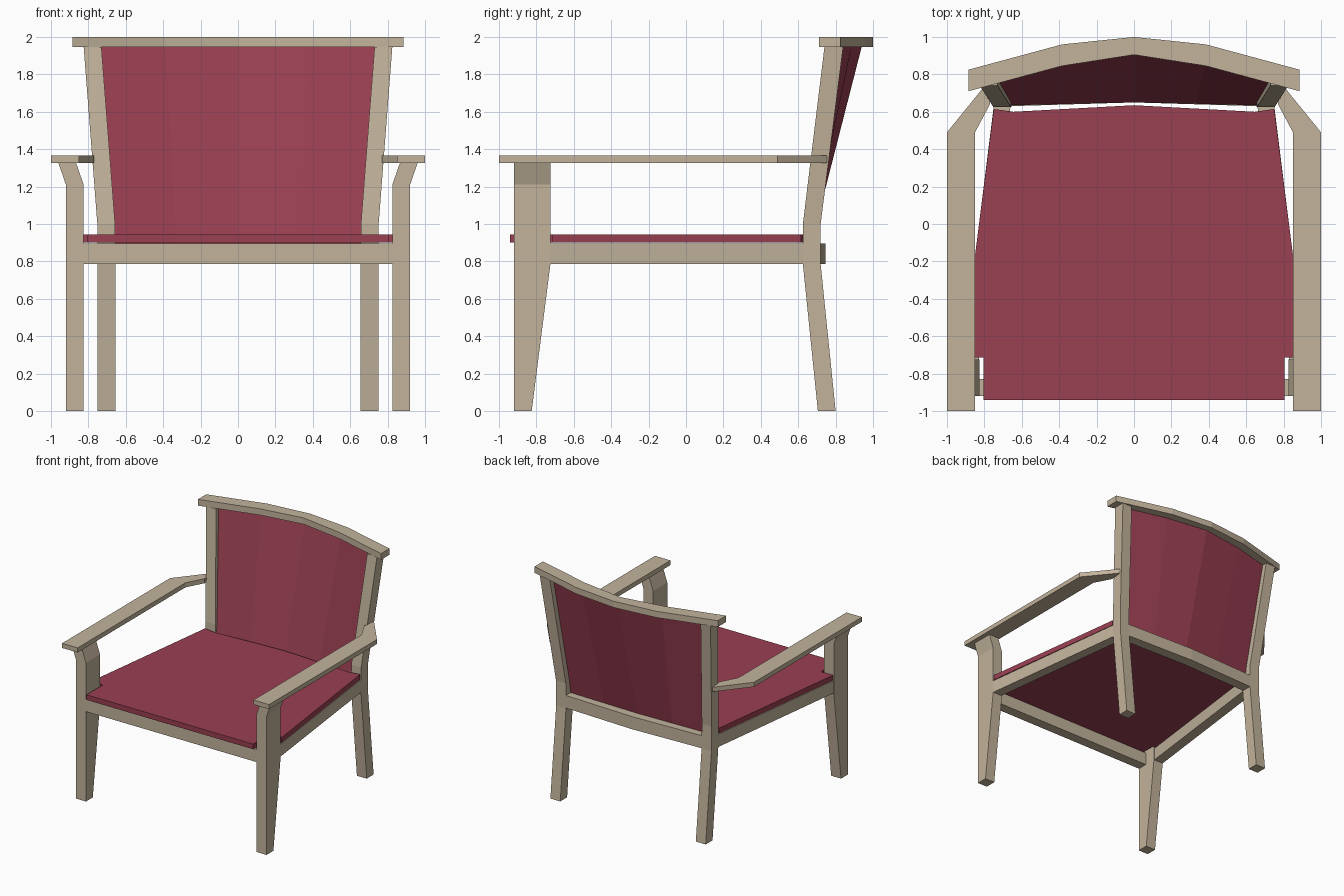
import bpy, bmesh

if "Cube" in bpy.data.objects:
    bpy.data.objects.remove(bpy.data.objects["Cube"])


def material(name, rgb):
    m = bpy.data.materials.new(name)
    m.diffuse_color = (*rgb, 1)
    m.use_nodes = True
    m.node_tree.nodes["Principled BSDF"].inputs["Base Color"].default_value = m.diffuse_color
    return m


WOOD = material("pale_wood", (0.54, 0.45, 0.33))
RED = material("red_fabric", (0.32, 0.05, 0.085))


def loft(name, sections, mat, mirror=False):
    """Join matching closed loops of 3D points and cap both ends."""
    bm = bmesh.new()
    loops = [[bm.verts.new(p) for p in s] for s in sections]
    n = len(loops[0])
    for a, b in zip(loops, loops[1:]):
        for i in range(n):
            j = (i + 1) % n
            bm.faces.new((a[i], a[j], b[j], b[i]))
    bm.faces.new(loops[0][::-1])
    bm.faces.new(loops[-1])
    bmesh.ops.recalc_face_normals(bm, faces=bm.faces)
    me = bpy.data.meshes.new(name)
    bm.to_mesh(me)
    bm.free()
    me.materials.append(mat)
    ob = bpy.data.objects.new(name, me)
    bpy.context.collection.objects.link(ob)
    if mirror:
        mod = ob.modifiers.new("mirror", 'MIRROR')
        mod.use_mirror_merge = False
    return ob


def slab(name, outline, z0, z1, mat, mirror=False):
    return loft(name, [[(x, y, z) for x, y in outline] for z in (z0, z1)], mat, mirror)


def post(name, rows):
    """Leg from rows of z, x0, x1, y0, y1."""
    return loft(name, [[(x0, y0, z), (x1, y0, z), (x1, y1, z), (x0, y1, z)]
                       for z, x0, x1, y0, y1 in rows], WOOD, True)


def both(half):
    """Mirror a half path that starts at the centre line."""
    return [(-x, *r) for x, *r in half[:0:-1]] + half


def bar(name, half, z0, z1):
    """Bent bar from half path of x, front y, back y."""
    return loft(name, [[(x, f, z0), (x, b, z0), (x, b, z1), (x, f, z1)]
                       for x, f, b in both(half)], WOOD)


# Legs and back posts
post("front_leg", [(0, .825, .92, -.92, -.825), (.785, .825, .92, -.92, -.725),
                   (1.21, .825, .92, -.92, -.725), (1.325, .865, .96, -.92, -.725)])
post("back_leg", [(0, .655, .75, .705, .80), (.785, .655, .75, .625, .72),
                  (1.0, .657, .752, .625, .72), (1.945, .73, .825, .74, .84)])

# Seat frame
slab("front_rail", [(-.83, -.92), (.83, -.92), (.83, -.83), (-.83, -.83)], .785, .895, WOOD)
slab("side_rail", [(.92, -.73), (.75, .63), (.66, .63), (.83, -.73)], .785, .895, WOOD, True)
bar("back_rail", [(0, .65, .745), (.66, .63, .72)], .785, .895)

# Armrests and top rail
slab("armrest", [(.85, -1), (1, -1), (1, .49), (.785, .755), (.77, .64), (.85, .49)],
     1.325, 1.365, WOOD, True)
bar("top_rail", [(0, .905, 1.0), (.385, .845, .96), (.885, .71, .825)], 1.945, 2.0)

# Seat, notched around the four legs
right = [(.805, -.94), (.805, -.715), (.92, -.715), (.75, .615), (.645, .6), (0, .635)]
slab("seat", right + [(-x, y) for x, y in right[-2::-1]], .9, .945, RED)

# Curved back panel: x, y at the bottom, then x, y at the top
loft("back_panel", [[(xb, yb, .895), (xb, yb + .02, .895), (xt, yt + .02, 1.95), (xt, yt, 1.95)]
                    for xb, yb, xt, yt in
                    [(-.655, .635, -.735, .775), (-.33, .643, -.385, .865), (0, .65, 0, .92),
                     (.33, .643, .385, .865), (.655, .635, .735, .775)]], RED)
